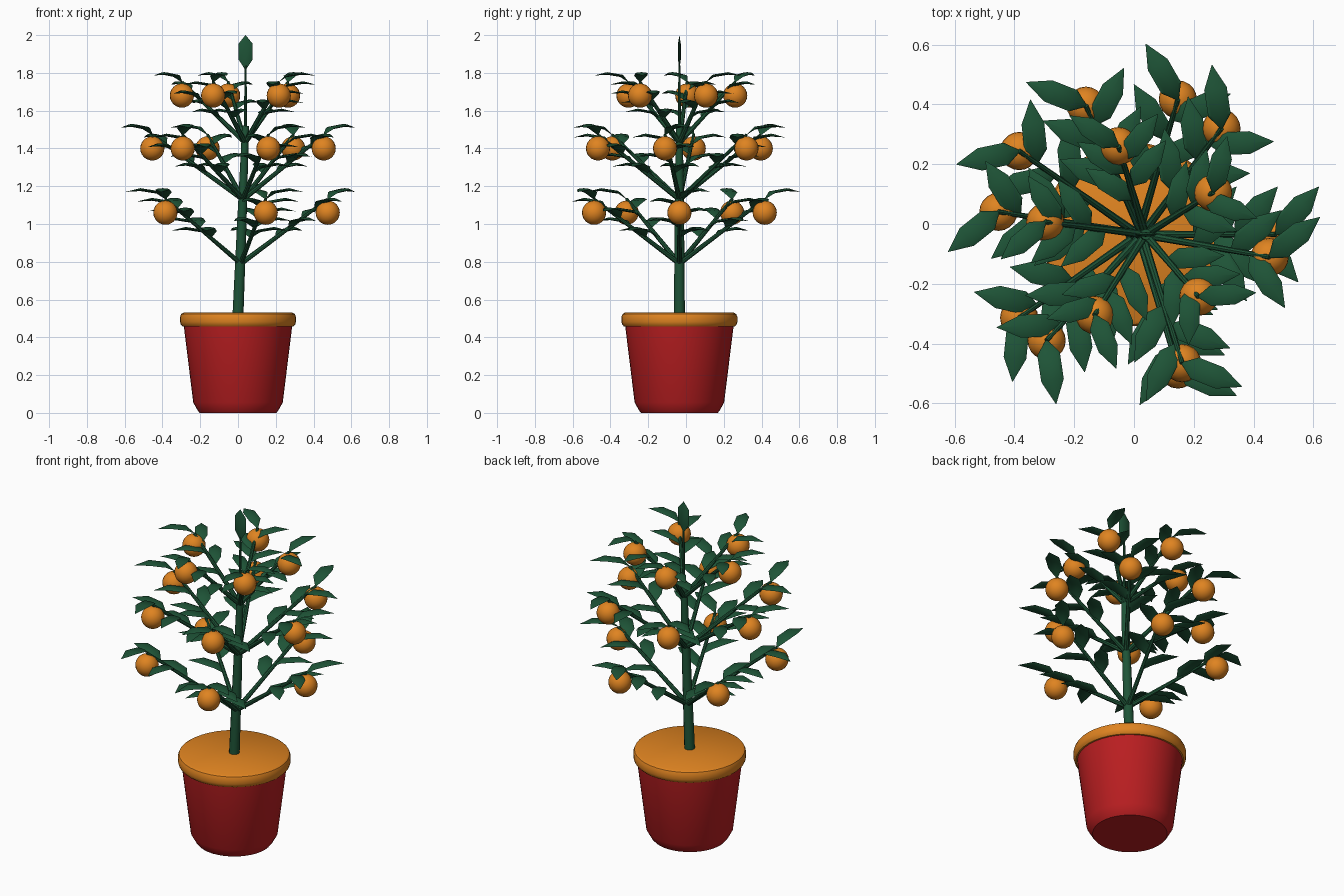
import bpy, bmesh, math
from mathutils import Vector, Matrix

cube = bpy.data.objects.get("Cube")
if cube:
    bpy.data.objects.remove(cube)


def material(name, rgb):
    m = bpy.data.materials.new(name)
    m.use_nodes = True
    m.diffuse_color = (*rgb, 1)
    m.node_tree.nodes["Principled BSDF"].inputs["Base Color"].default_value = (*rgb, 1)
    return m


RED = material("pot red", (0.49, 0.013, 0.015))
ORANGE = material("fruit orange", (0.74, 0.23, 0.015))
GREEN = material("leaf green", (0.013, 0.088, 0.038))
AXIS = Vector((0, -0.035, 0))


def finish(name, bm, mat, angle=35):
    bmesh.ops.recalc_face_normals(bm, faces=bm.faces)
    mesh = bpy.data.meshes.new(name)
    bm.to_mesh(mesh)
    bm.free()
    mesh.materials.append(mat)
    ob = bpy.data.objects.new(name, mesh)
    bpy.context.collection.objects.link(ob)
    bpy.ops.object.select_all(action="DESELECT")
    ob.select_set(True)
    bpy.context.view_layer.objects.active = ob
    bpy.ops.object.shade_smooth_by_angle(angle=math.radians(angle))


def loft(bm, rings):
    """Skin a list of equal-length point rings and cap both ends."""
    vs = [[bm.verts.new(p) for p in ring] for ring in rings]
    n = len(vs[0])
    for a, b in zip(vs, vs[1:]):
        for i in range(n):
            j = (i + 1) % n
            bm.faces.new((a[i], a[j], b[j], b[i]))
    bm.faces.new(vs[0][::-1])
    bm.faces.new(vs[-1])


def circle(sides):
    turn = [math.tau * i / sides for i in range(sides)]
    return [Vector((math.cos(a), math.sin(a), 0)) for a in turn]


def lathe(name, profile, mat, sides=40):
    bm = bmesh.new()
    loft(bm, [[AXIS + c * r + Vector((0, 0, z)) for c in circle(sides)]
              for r, z in profile])
    finish(name, bm, mat)


def tube(bm, path, sides=8):
    """Tapered round stem through (point, radius) pairs."""
    q = (path[-1][0] - path[0][0]).to_track_quat("Z", "Y")
    loft(bm, [[p + q @ (c * r) for c in circle(sides)] for p, r in path])


def leaf(bm, matrix, spine):
    """Thin pointed blade along +x; spine holds (length, half width, lift)."""
    loft(bm, [[matrix @ Vector((s, w * c.x, h + 0.2 * w * c.y)) for c in circle(8)]
              for s, w, h in spine])


ARCHED = [(0, 0.004, 0), (0.045, 0.038, 0.036), (0.135, 0.038, 0.05), (0.215, 0.0008, 0.038)]
UPRIGHT = [(0, 0.004, 0), (0.05, 0.037, 0), (0.135, 0.037, 0), (0.18, 0.0008, 0)]

# Pot with its rolled rim and filled top
lathe("pot", [(0.203, 0), (0.213, 0.012), (0.237, 0.055), (0.287, 0.46)], RED)
lathe("pot_rim", [(0.28, 0.455), (0.294, 0.458), (0.303, 0.468), (0.307, 0.482),
                  (0.307, 0.508), (0.301, 0.523), (0.288, 0.531)], ORANGE)

# Trunk leaning slightly to the left, with a thin shoot and leaf on top
bm = bmesh.new()
tube(bm, [(AXIS + Vector((0, 0, 0.52)), 0.029), (AXIS + Vector((0.02, 0, 1.0)), 0.025),
          (AXIS + Vector((0.04, 0, 1.52)), 0.018)], 12)
tube(bm, [(AXIS + Vector((0.04, 0, 1.5)), 0.009), (AXIS + Vector((0.04, 0, 1.84)), 0.005)])
finish("trunk", bm, GREEN)
bm = bmesh.new()
stand = Matrix.Rotation(math.pi / 2, 4, "Z") @ Matrix.Rotation(-math.pi / 2, 4, "Y")
turn_front = Matrix.Rotation(-math.pi / 2, 4, "Z")
leaf(bm, Matrix.Translation(AXIS + Vector((0.04, 0, 1.82))) @ turn_front @ turn_front @ stand,
     UPRIGHT)
finish("top_leaf", bm, GREEN)

# Tiers: name, branch count, start angle, reach, root height, lean, fruit height, leaf scale
TIERS = [("lower", 5, 0, 0.475, 0.79, 0.015, 1.06, 1.0),
         ("middle", 6, -9.5, 0.46, 1.13, 0.027, 1.4, 1.0),
         ("upper", 5, 28, 0.30, 1.43, 0.038, 1.68, 0.9)]
# Leaves alternate sides along each branch
LEAVES = [(0.4, 1), (0.55, -1), (0.7, 1), (0.85, -1), (1.0, 1)]

for tier, count, start, reach, root_z, lean, fruit_z, size in TIERS:
    stems, blades = bmesh.new(), bmesh.new()
    for k in range(count):
        ang = math.radians(start + 360 * k / count)
        root = AXIS + Vector((lean, 0, root_z))
        hang = AXIS + Vector((reach * math.cos(ang), reach * math.sin(ang), fruit_z))
        tip = hang + Vector((0, 0, 0.072))
        tube(stems, [(root, 0.014), (tip, 0.008)])
        for t, side in LEAVES:
            turn = Matrix.Rotation(ang + side * math.radians(48), 4, "Z")
            leaf(blades, Matrix.Translation(root.lerp(tip, t)) @ turn @ Matrix.Scale(size, 4),
                 ARCHED)
        fruit = bmesh.new()
        bmesh.ops.create_uvsphere(fruit, u_segments=20, v_segments=12, radius=0.064,
                                  matrix=Matrix.Translation(hang))
        finish(f"{tier}_fruit_{k + 1}", fruit, ORANGE)
    finish(f"{tier}_branches", stems, GREEN)
    finish(f"{tier}_leaves", blades, GREEN)
